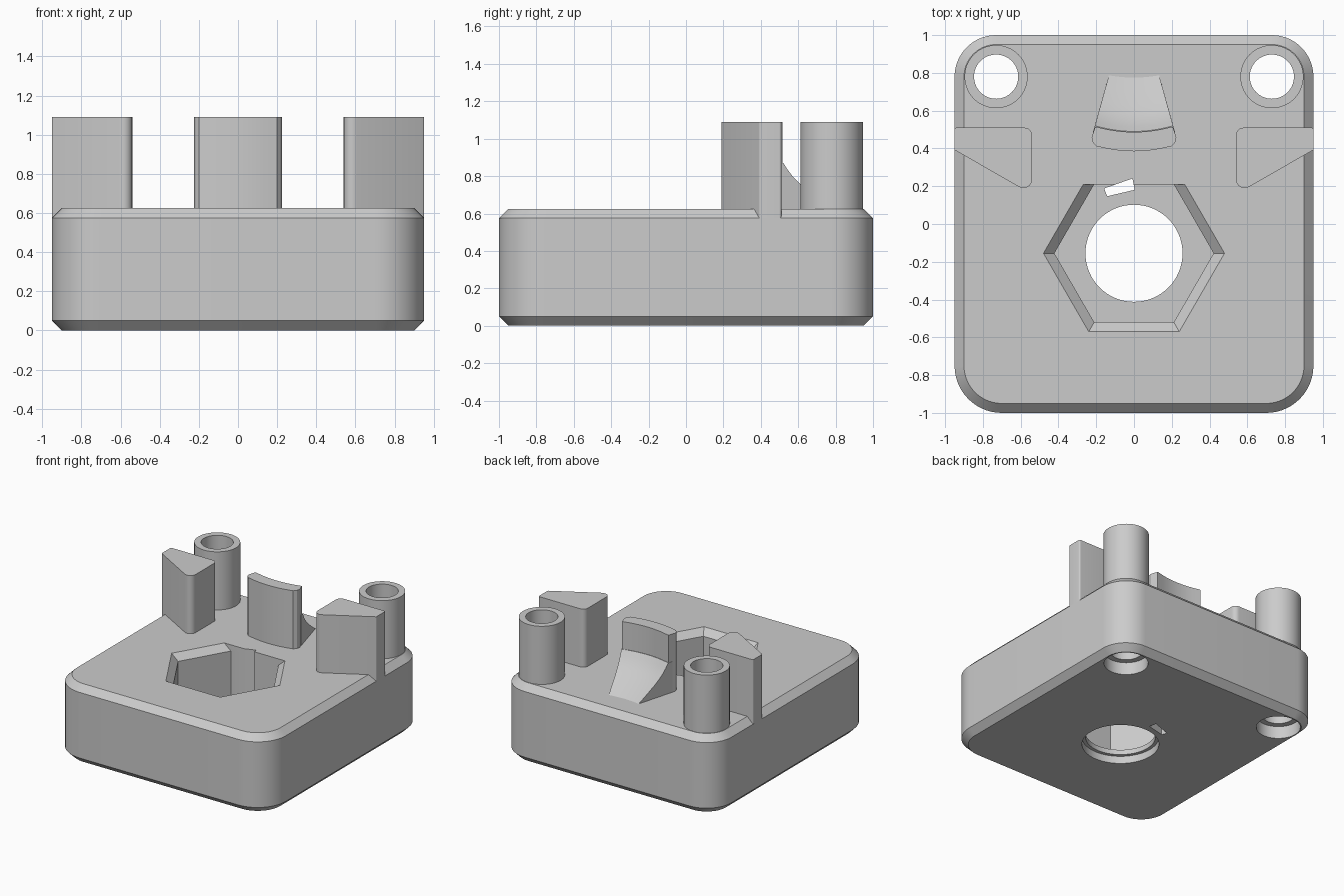
import bpy, bmesh, math
from mathutils import Vector

if "Cube" in bpy.data.objects:
    bpy.data.objects.remove(bpy.data.objects["Cube"])

grey = bpy.data.materials.new("grey plastic")
grey.diffuse_color = (0.6, 0.6, 0.6, 1)
grey.use_nodes = True
grey.node_tree.nodes["Principled BSDF"].inputs["Base Color"].default_value = grey.diffuse_color


def mesh_object(name, bm):
    bmesh.ops.recalc_face_normals(bm, faces=bm.faces)
    me = bpy.data.meshes.new(name)
    bm.to_mesh(me)
    bm.free()
    me.materials.append(grey)
    ob = bpy.data.objects.new(name, me)
    bpy.context.collection.objects.link(ob)
    return ob


def loft(name, levels):
    """Closed solid through stacked outlines: list of (z, [(x, y), ...])."""
    bm = bmesh.new()
    rings = [[bm.verts.new((x, y, z)) for x, y in pts] for z, pts in levels]
    n = len(rings[0])
    for a, b in zip(rings, rings[1:]):
        for i in range(n):
            j = (i + 1) % n
            bm.faces.new((a[i], a[j], b[j], b[i]))
    bm.faces.new(rings[0])
    bm.faces.new(rings[-1])
    return mesh_object(name, bm)


def circle(cx, cy, r, n=64):
    return [(cx + r * math.cos(2 * math.pi * i / n), cy + r * math.sin(2 * math.pi * i / n)) for i in range(n)]


def rounded(corners, steps=6):
    """Round each corner (x, y, radius) of a polygon."""
    out = []
    for i, (x, y, r) in enumerate(corners):
        p = Vector((x, y))
        a = (Vector(corners[i - 1][:2]) - p).normalized()
        b = (Vector(corners[(i + 1) % len(corners)][:2]) - p).normalized()
        half = a.angle(b) / 2
        centre = p + (a + b).normalized() * (r / math.sin(half))
        start = p + a * (r / math.tan(half)) - centre
        end = p + b * (r / math.tan(half)) - centre
        for k in range(steps + 1):
            d = start.lerp(end, k / steps).normalized() * r
            # even angular spacing by spherical blend
            ang = start.angle(end)
            d = (start * math.sin((1 - k / steps) * ang) + end * math.sin(k / steps * ang)) / math.sin(ang)
            out.append(tuple(centre + d))
    return out


def cut(target, cutter):
    mod = target.modifiers.new("cut", 'BOOLEAN')
    mod.operation, mod.solver, mod.object = 'DIFFERENCE', 'EXACT', cutter
    bpy.context.view_layer.objects.active = target
    bpy.ops.object.modifier_apply(modifier=mod.name)
    bpy.data.objects.remove(cutter)


# Base block with chamfered top and bottom rims
def base_outline(inset):
    x, y = 0.95 - inset, 1 - inset
    f, b = 0.25 - inset, 0.22 - inset
    return rounded([(-x, -y, f), (x, -y, f), (x, y, b), (-x, y, b)], 14)


base = loft("base_block", [(0, base_outline(0.05)), (0.05, base_outline(0)),
                           (0.575, base_outline(0)), (0.625, base_outline(0.05))])


# Hexagonal pocket, chamfered on every side but the back one
def hexagon(r):
    cy, back = -0.155, 0.365
    bx = r - back / math.sqrt(3)
    return [(r, cy), (bx, cy + back), (-bx, cy + back), (-r, cy),
            (-r / 2, cy - r * 0.866), (r / 2, cy - r * 0.866)]


cut(base, loft("pocket_cutter", [(0.1, hexagon(0.4215)), (0.575, hexagon(0.4215)), (0.635, hexagon(0.4908))]))

# Central bore with a shallow recess underneath
cut(base, loft("bore_cutter", [(z, circle(0, -0.155, 0.257)) for z in (-0.1, 0.3)]))
cut(base, loft("recess_cutter", [(z, circle(0, -0.155, 0.283)) for z in (-0.1, 0.06)]))

# Small slanted slot behind the pocket
slot = [(-0.158, 0.188), (-0.142, 0.147), (0.004, 0.181), (-0.008, 0.241)]
cut(base, loft("slot_cutter", [(z, slot) for z in (-0.1, 0.8)]))

parts = [base]
for side, s in (("left", -1), ("right", 1)):
    # Screw holes through the base, wider at the bottom
    for r, top in ((0.117, 0.8), (0.162, 0.1)):
        cut(base, loft("screw_cutter", [(z, circle(s * 0.73, 0.78, r)) for z in (-0.1, top)]))
    # Hollow screw posts
    post = loft(side + "_screw_post", [(z, circle(s * 0.73, 0.78, 0.167)) for z in (0.6, 1.09)])
    cut(post, loft("post_cutter", [(z, circle(s * 0.73, 0.78, 0.117)) for z in (0.5, 1.2)]))
    # Wedge-shaped guides
    wedge = rounded([(s * 0.54, 0.51, 0.04), (s * 0.54, 0.157, 0.045),
                     (s * 0.95, 0.392, 0.006), (s * 0.95, 0.51, 0.012)])
    guide = loft(side + "_wedge_guide", [(z, wedge) for z in (0.55, 1.09)])
    parts += [post, guide]


# Curved centre stop: bowed wall with rounded front corners
def bow(x):
    return 0.7 * x * x


front = [(x, 0.385 + bow(x)) for x in [-0.17 + 0.034 * i for i in range(11)]]
right = [(0.2, 0.412), (0.218, 0.432), (0.224, 0.46), (0.205, 0.515)]
back = [(x, 0.487 + bow(x)) for x in [0.18 - 0.036 * i for i in range(11)]]
left = [(-x, y) for x, y in reversed(right)]
parts.append(loft("centre_stop", [(z, front + right + back + left) for z in (0.6, 1.09)]))

# Sloping buttress behind the stop, a concave ramp narrowing to the rear
ramp = [(0.45, 0.6), (0.45, 0.87), (0.49, 0.87), (0.515, 0.835), (0.545, 0.797), (0.58, 0.764),
        (0.63, 0.724), (0.70, 0.676), (0.775, 0.625), (0.775, 0.6)]
bm = bmesh.new()
cols = []
for i in range(13):
    u = i / 6 - 1
    col = []
    for y, z in ramp:
        x = u * (0.218 - 0.085 * (y - 0.45) / 0.325)
        col.append(bm.verts.new((x, y + bow(x), z)))
    cols.append(col)
for a, b in zip(cols, cols[1:]):
    for j in range(len(ramp)):
        k = (j + 1) % len(ramp)
        bm.faces.new((a[j], a[k], b[k], b[j]))
bm.faces.new(cols[0])
bm.faces.new(cols[-1])
parts.append(mesh_object("stop_buttress", bm))

# Smooth the curved walls, keep the edges crisp
for ob in parts:
    bpy.ops.object.select_all(action='DESELECT')
    ob.select_set(True)
    bpy.context.view_layer.objects.active = ob
    bpy.ops.object.shade_smooth_by_angle(angle=math.radians(25))
